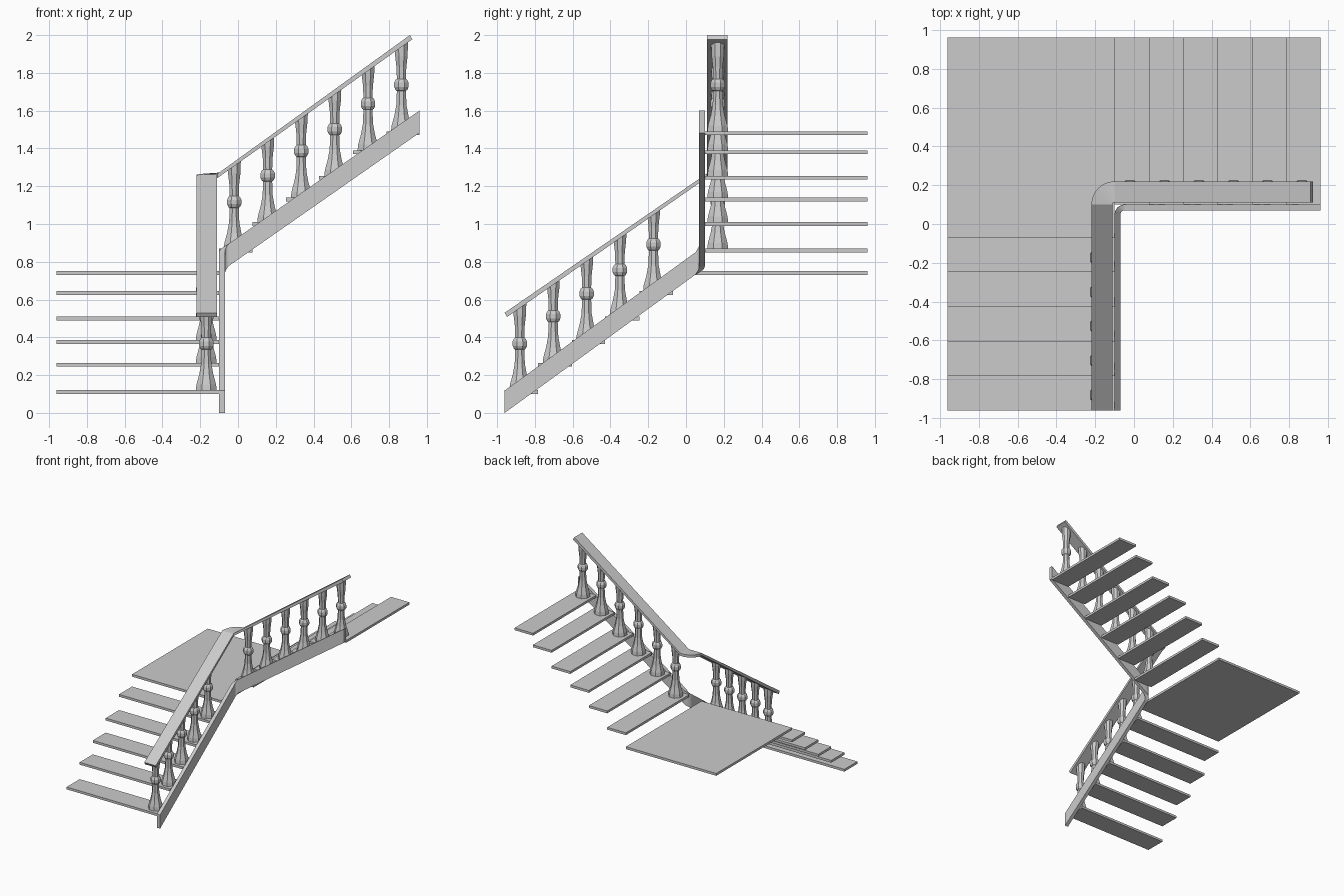
import bpy, bmesh
from math import sin, cos, pi

if "Cube" in bpy.data.objects:
    bpy.data.objects.remove(bpy.data.objects["Cube"])


def make(name, verts, faces):
    me = bpy.data.meshes.new(name)
    me.from_pydata(verts, [], faces)
    bm = bmesh.new()
    bm.from_mesh(me)
    bmesh.ops.recalc_face_normals(bm, faces=bm.faces)
    bm.to_mesh(me)
    bm.free()
    ob = bpy.data.objects.new(name, me)
    bpy.context.collection.objects.link(ob)
    return ob


def loft(name, rings):
    n = len(rings[0])
    verts = [v for r in rings for v in r]
    faces = [(i * n + j, i * n + (j + 1) % n, (i + 1) * n + (j + 1) % n, (i + 1) * n + j)
             for i in range(len(rings) - 1) for j in range(n)]
    faces += [tuple(range(n)), tuple(range(len(verts) - n, len(verts)))]
    return make(name, verts, faces)


def slab(name, x0, x1, y0, y1, top, t=0.02):
    return loft(name, [[(x0, y0, z), (x1, y0, z), (x1, y1, z), (x0, y1, z)]
                       for z in (top - t, top)])


def corner_sweep(name, c, r_in, r_out, start, end, z, depth, lean=0.0, steps=6):
    """Band running up +y, turning round corner c and running on along +x.
    z = top heights at start, before the turn, after the turn, at the end."""
    cx, cy = c

    def ring(a, off, zt, shift=0.0):
        # a = 0 faces -x side, a = pi/2 faces +y side; off moves along the run
        nx, ny = -cos(a), sin(a)
        tx, ty = sin(a), cos(a)
        pts = []
        for r, top in ((r_in, 0), (r_out, 0), (r_out, 1), (r_in, 1)):
            o = off if top else off + shift
            pts.append((cx + nx * r + tx * o, cy + ny * r + ty * o,
                        zt if top else zt - depth))
        return pts

    rings = [ring(0, start - cy, z[0], lean)]
    for i in range(steps + 1):
        f = i / steps
        rings.append(ring(f * pi / 2, 0, z[1] + (z[2] - z[1]) * f))
    rings.append(ring(pi / 2, end - cx, z[3], lean))
    return loft(name, rings)


# Treads and landing
low_tops = [0.12, 0.265, 0.385, 0.51, 0.645]
low_y = [-0.96, -0.783, -0.604, -0.428, -0.247, -0.07]
up_tops = [0.87, 1.01, 1.14, 1.255, 1.39, 1.49]
up_x = [-0.10, 0.078, 0.253, 0.43, 0.608, 0.785, 0.96]
for i, z in enumerate(low_tops):
    slab(f"lower_tread_{i+1}", -0.96, -0.10, low_y[i], low_y[i + 1], z)
for i, z in enumerate(up_tops):
    slab(f"upper_tread_{i+1}", up_x[i], up_x[i + 1], 0.10, 0.96, z)
slab("landing", -0.96, -0.10, -0.07, 0.96, 0.75)

# Stringer and handrail, both turning the corner
corner_sweep("stringer", (-0.05, 0.05), 0.02, 0.05, -0.96, 0.96,
             (0.118, 0.85, 0.895, 1.60), 0.118)
corner_sweep("handrail", (-0.10, 0.10), 0.012, 0.12, -0.96, 0.91,
             (0.53, 1.26, 1.272, 2.0), 0.022, lean=0.013)

# Turned balusters: (radius, height above tread), top trimmed to the rail slope
PROFILE = [(0.055, 0), (0.052, 0.03), (0.037, 0.085), (0.027, 0.14), (0.024, 0.215),
           (0.031, 0.22), (0.038, 0.235), (0.038, 0.258), (0.031, 0.273),
           (0.024, 0.278), (0.026, 0.34), (0.033, 0.40)]


def baluster(name, x, y, z, under):
    def octagon(r):
        k = r / cos(pi / 8)
        return [(x + k * cos(pi / 8 + j * pi / 4), y + k * sin(pi / 8 + j * pi / 4))
                for j in range(8)]
    rings = [[(px, py, z + h) for px, py in octagon(r)] for r, h in PROFILE]
    rings.append([(px, py, under(px, py)) for px, py in octagon(0.035)])
    loft(name, rings)


for i, y in enumerate([-0.88, -0.703, -0.526, -0.35, -0.172]):
    baluster(f"lower_baluster_{i+1}", -0.168, y, low_tops[i],
             lambda px, py: 0.512 + (py + 0.96) * 0.689)
for i, x in enumerate([-0.02, 0.157, 0.335, 0.512, 0.688, 0.865]):
    baluster(f"upper_baluster_{i+1}", x, 0.168, up_tops[i],
             lambda px, py: 1.255 + (px + 0.10) * 0.719)
